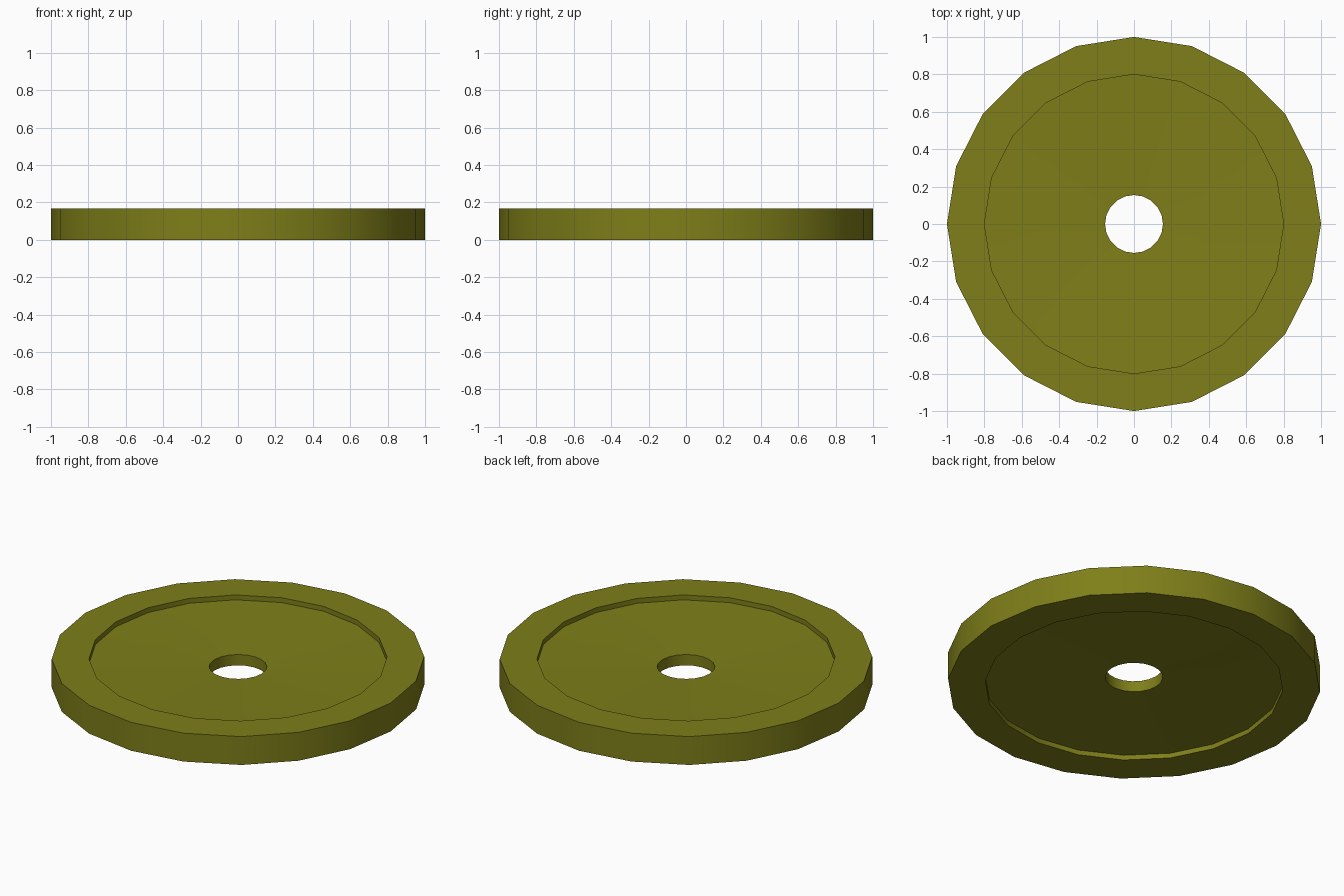
import bpy, bmesh, math

if "Cube" in bpy.data.objects:
    bpy.data.objects.remove(bpy.data.objects["Cube"])

SIDES = 20
# Closed cross-section (radius, z): rim with a shallow dished recess on both faces
PROFILE = [(1.0, 0.0), (1.0, 0.168), (0.8, 0.168), (0.8, 0.139),
           (0.155, 0.116), (0.155, 0.052), (0.8, 0.029), (0.8, 0.0)]


def lathe(name, profile, sides):
    bm = bmesh.new()
    rings = []
    for r, z in profile:
        rings.append([bm.verts.new((r * math.cos(2 * math.pi * i / sides),
                                    r * math.sin(2 * math.pi * i / sides), z))
                      for i in range(sides)])
    for k, a in enumerate(rings):
        b = rings[(k + 1) % len(rings)]
        for i in range(sides):
            j = (i + 1) % sides
            bm.faces.new((a[i], a[j], b[j], b[i]))
    bmesh.ops.recalc_face_normals(bm, faces=bm.faces)
    mesh = bpy.data.meshes.new(name)
    bm.to_mesh(mesh)
    bm.free()
    obj = bpy.data.objects.new(name, mesh)
    bpy.context.collection.objects.link(obj)
    return obj


# Wheel disc with centre hole
disc = lathe("wheel_disc", PROFILE, SIDES)
olive = bpy.data.materials.new("olive")
olive.diffuse_color = (0.21, 0.21, 0.01, 1)
olive.use_nodes = True
olive.node_tree.nodes["Principled BSDF"].inputs["Base Color"].default_value = olive.diffuse_color
disc.data.materials.append(olive)

# Smooth sides, sharp rims
bpy.context.view_layer.objects.active = disc
disc.select_set(True)
bpy.ops.object.shade_smooth_by_angle(angle=math.radians(30))
